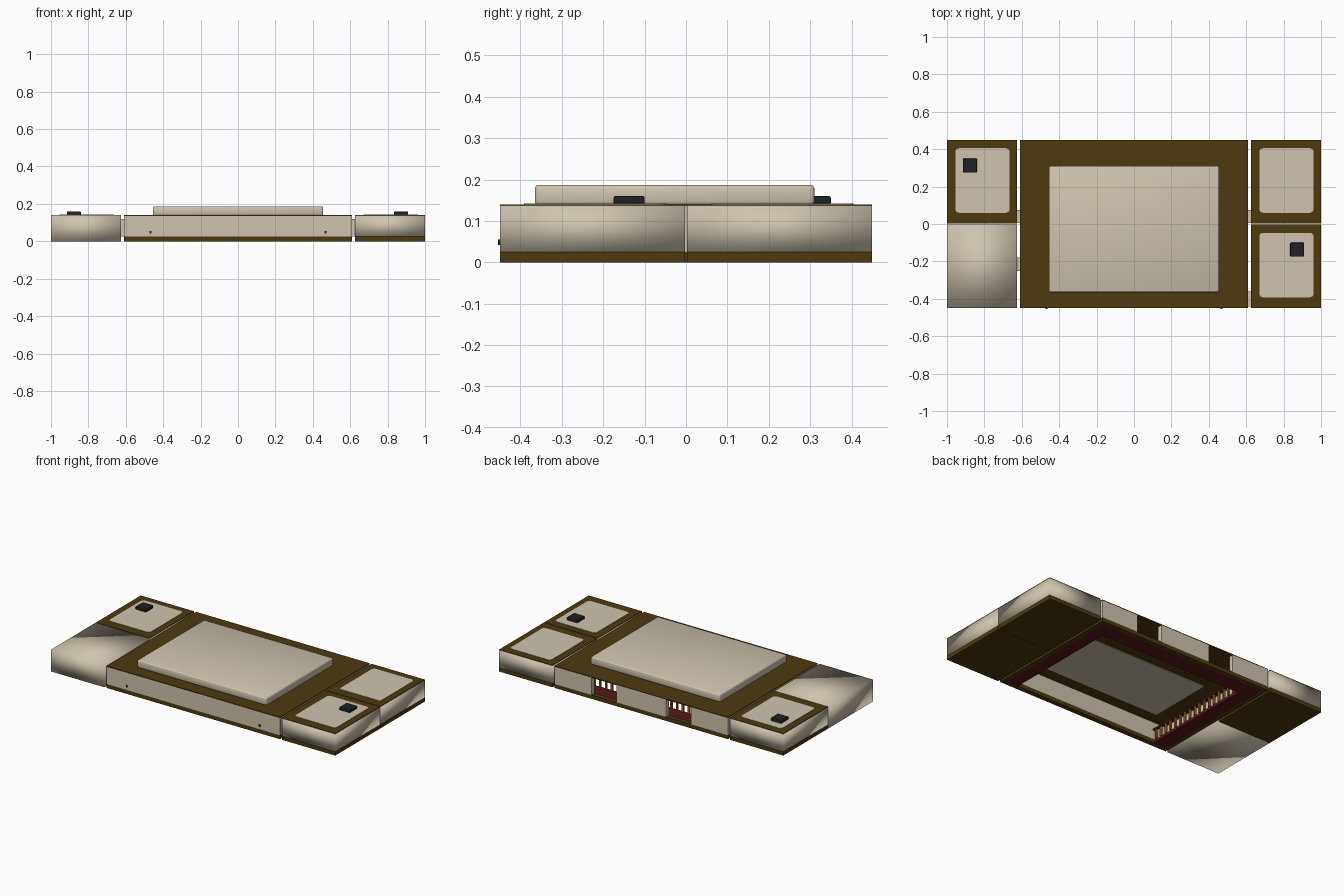
import bpy, bmesh
from mathutils import Vector

if "Cube" in bpy.data.objects:
    bpy.data.objects.remove(bpy.data.objects["Cube"])

def mat(name, rgb):
    m = bpy.data.materials.new(name)
    m.diffuse_color = (*rgb, 1)
    m.use_nodes = True
    m.node_tree.nodes["Principled BSDF"].inputs["Base Color"].default_value = m.diffuse_color
    return m

BEIGE = mat("beige plaster", (0.62, 0.55, 0.43))
BROWN = mat("dark brown trim", (0.075, 0.042, 0.005))
RED = mat("dark red floor", (0.10, 0.008, 0.011))
WOOD = mat("orange wood", (0.30, 0.13, 0.02))
BLACK = mat("black metal", (0.014, 0.015, 0.018))

def boxes(name, material, items, smooth=False, bevel=0.0):
    """One object made of boxes given as (x0, x1, y0, y1, z0, z1)."""
    bm = bmesh.new()
    for x0, x1, y0, y1, z0, z1 in items:
        r = bmesh.ops.create_cube(bm, size=1)
        for v in r["verts"]:
            v.co = Vector((x0 + (v.co.x + .5) * (x1 - x0),
                           y0 + (v.co.y + .5) * (y1 - y0),
                           z0 + (v.co.z + .5) * (z1 - z0)))
    if bevel:
        bmesh.ops.bevel(bm, geom=bm.edges[:], offset=bevel, segments=2,
                        profile=0.5, affect='EDGES')
    me = bpy.data.meshes.new(name)
    bm.to_mesh(me)
    bm.free()
    me.materials.append(material)
    for p in me.polygons:
        p.use_smooth = smooth
    ob = bpy.data.objects.new(name, me)
    bpy.context.collection.objects.link(ob)
    return ob

def rounded_plate(name, material, x0, x1, y0, y1, z0, z1, r):
    """Plate with rounded vertical corners."""
    ob = boxes(name, material, [(x0, x1, y0, y1, z0, z1)])
    bm = bmesh.new()
    bm.from_mesh(ob.data)
    up = [e for e in bm.edges
          if abs(e.verts[0].co.z - e.verts[1].co.z) > 1e-5]
    bmesh.ops.bevel(bm, geom=up, offset=r, segments=4, profile=0.5, affect='EDGES')
    bm.to_mesh(ob.data)
    bm.free()
    return ob

H, B, T = 0.14, 0.025, 0.03   # wall height, base height, wall thickness
X, Y = 0.61, 0.45

# Main hall: hollow walls with two doorways in the back
def hall_walls(z0, z1, doors):
    w = [(-X, X, -Y, -Y + T, z0, z1),
         (-X, -X + T, -Y + T, Y - T, z0, z1),
         (X - T, X, -Y + T, Y - T, z0, z1)]
    spans = [(-X, -.35), (-.175, .175), (.35, X)] if doors else [(-X, X)]
    return w + [(a, b, Y - T, Y, z0, z1) for a, b in spans]

boxes("hall_walls", BEIGE, hall_walls(B, H - .004, True))
boxes("hall_base", BROWN, hall_walls(0, B, False))
boxes("hall_roof", BROWN, [(-X, X, -Y, Y, H - .006, H)])
boxes("raised_roof", BEIGE, [(-.455, .455, -.365, .31, H - .002, .187)], True, 0.008)
boxes("ceiling_panel", BEIGE, [(-.45, .37, -.34, .08, .130, H - .006)])

# Gallery floor on three sides, with a railing along its inner edge
GX, GY = 0.50, 0.32
boxes("gallery_floor", RED, [(-X + T, -GX, -Y + T, Y - T, .002, .02),
                             (GX, X - T, -Y + T, Y - T, .002, .02),
                             (-GX, GX, GY, Y - T, .002, .02)])
posts = []
for i in range(18):
    y = -Y + T + .02 + i * (GY + Y - T - .02) / 17
    for s in (-1, 1):
        posts.append((s * GX - .006, s * GX + .006, y - .006, y + .006, .02, .08))
for i in range(1, 24):
    x = -GX + i * 2 * GX / 24
    posts.append((x - .006, x + .006, GY, GY + .012, .02, .08))
boxes("railing_posts", WOOD, posts)
boxes("railing_top", RED, [(-GX - .008, -GX + .008, -Y + T, GY, .08, .09),
                           (GX - .008, GX + .008, -Y + T, GY, .08, .09),
                           (-GX, GX, GY - .002, GY + .014, .08, .09)])

# Three corner blocks with brown base and framed roof
for name, x0, x1, y0, y1 in (("right_front", .625, 1, -.45, -.002),
                             ("right_back", .625, 1, .002, .45),
                             ("left_back", -1, -.625, .002, .45)):
    boxes(name + "_walls", BEIGE, [(x0, x1, y0, y1, B, H - .003)], True)
    boxes(name + "_base", BROWN, [(x0, x1, y0, y1, 0, B)])
    boxes(name + "_roof", BROWN, [(x0, x1, y0, y1, H - .003, H)])
    rounded_plate(name + "_roof_panel", BEIGE, x0 + .045, x1 - .04,
                  y0 + .058, y1 - .045, H - .002, H + .002, .02)

# Plain corner block without trim
boxes("left_front_block", BEIGE, [(-1, -.625, -.45, -.002, 0, H)], True)

# Links between hall and corner blocks
boxes("links", BEIGE, [(-.63, -.605, -.25, -.18, .025, .12),
                       (-.63, -.605, .005, .075, .025, .12),
                       (.605, .63, .005, .075, .025, .12),
                       (.605, .63, -.44, -.36, .025, .12)])

# Roof vents and small front lamps
boxes("roof_vents", BLACK, [(.835, .91, -.175, -.10, H, .16),
                            (-.915, -.84, .275, .35, H, .16)], False, .004)
boxes("front_lamps", BLACK, [(s * .467 - .005, s * .467 + .005, -Y - .004, -Y + .002,
                              .042, .055) for s in (-1, 1)])
